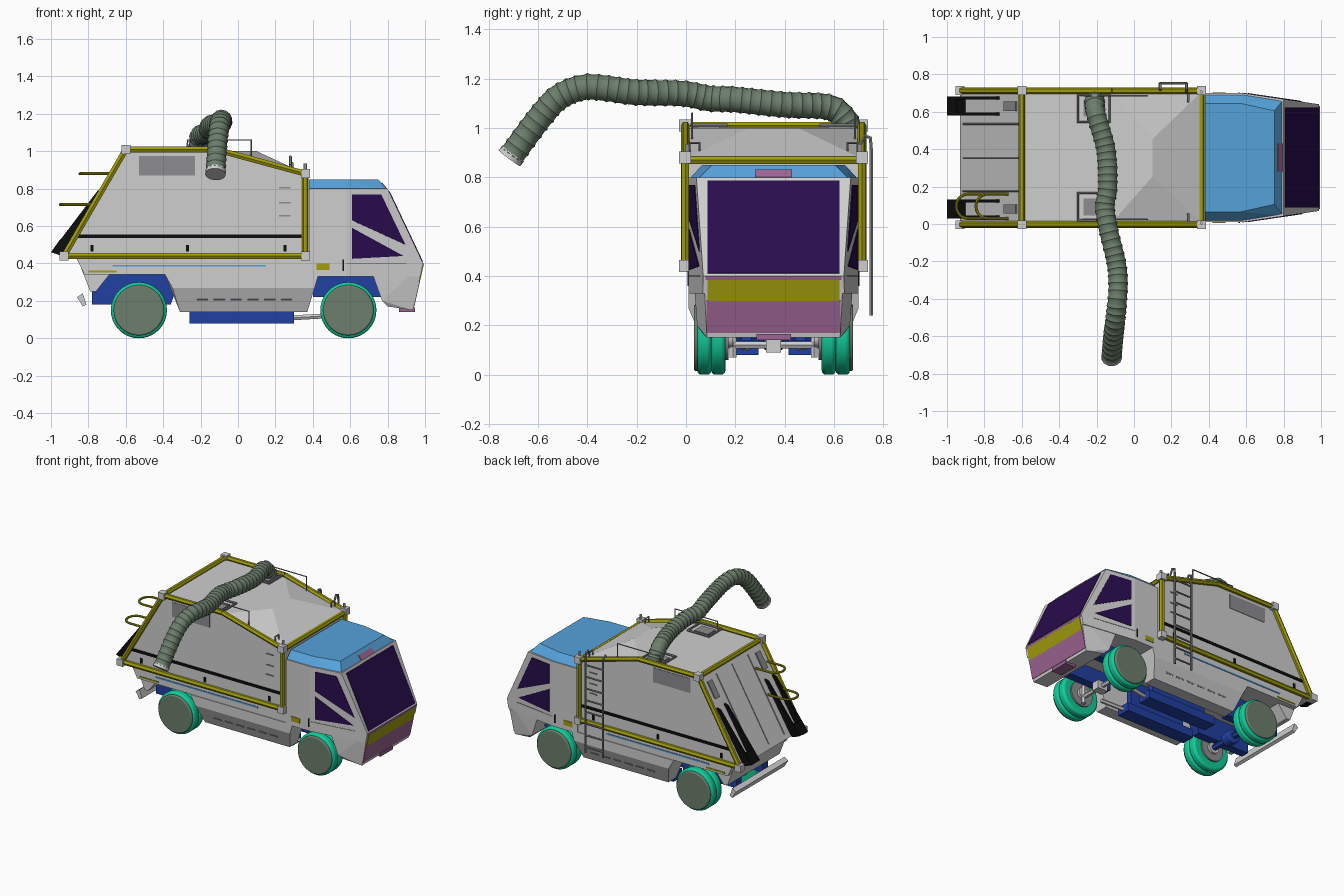
import bpy, bmesh, math
from mathutils import Vector

cube = bpy.data.objects.get("Cube")
if cube:
    bpy.data.objects.remove(cube, do_unlink=True)

MID = 0.355  # vehicle centre line in y; it drives toward +x


def material(name, r, g, b):
    m = bpy.data.materials.new(name)
    m.use_nodes = True
    m.diffuse_color = (r, g, b, 1)
    m.node_tree.nodes["Principled BSDF"].inputs["Base Color"].default_value = (r, g, b, 1)
    return m


GREY = material("light grey", .62, .62, .62)
STEEL = material("steel grey", .27, .27, .28)
YELLOW = material("olive yellow", .36, .34, .004)
SKY = material("sky blue", .09, .36, .7)
NAVY = material("deep blue", .015, .05, .36)
GLASS = material("dark purple", .022, .004, .075)
MAUVE = material("mauve", .34, .13, .29)
TEAL = material("teal green", .006, .6, .32)
HOSE = material("grey green", .15, .21, .15)
BLACK = material("black", .004, .004, .004)


def hull(name, pts, mat):
    """Convex solid around the given points, y measured from the centre line."""
    bm = bmesh.new()
    for x, y, z in pts:
        bm.verts.new((x, y + MID, z))
    bmesh.ops.convex_hull(bm, input=bm.verts[:])
    bmesh.ops.delete(bm, geom=[v for v in bm.verts if not v.link_faces], context='VERTS')
    bmesh.ops.dissolve_limit(bm, angle_limit=.01, verts=bm.verts[:], edges=bm.edges[:])
    bmesh.ops.recalc_face_normals(bm, faces=bm.faces[:])
    me = bpy.data.meshes.new(name)
    bm.to_mesh(me)
    bm.free()
    me.materials.append(mat)
    ob = bpy.data.objects.new(name, me)
    bpy.context.collection.objects.link(ob)
    return ob


def prism(name, profile, y0, y1, mat):
    return hull(name, [(x, y, z) for x, z in profile for y in (y0, y1)], mat)


def box(name, x0, x1, y0, y1, z0, z1, mat):
    return prism(name, [(x0, z0), (x1, z0), (x1, z1), (x0, z1)], y0, y1, mat)


def plate(name, pts, mat, t=.004):
    p = [Vector(q) for q in pts]
    n = (p[1] - p[0]).cross(p[2] - p[0]).normalized() * t
    return hull(name, [q + n for q in p] + [q - n for q in p], mat)


def smooth(ob):
    bpy.ops.object.select_all(action='DESELECT')
    ob.select_set(True)
    bpy.context.view_layer.objects.active = ob
    bpy.ops.object.shade_smooth_by_angle(angle=math.radians(40))


def tube(name, pts, r, mat, loop=False, radii=None, res=1):
    cu = bpy.data.curves.new(name, 'CURVE')
    cu.dimensions, cu.bevel_depth, cu.bevel_resolution = '3D', r, res
    cu.use_fill_caps = True
    sp = cu.splines.new('POLY')
    sp.points.add(len(pts) - 1)
    for i, (x, y, z) in enumerate(pts):
        sp.points[i].co = (x, y + MID, z, 1)
        sp.points[i].radius = radii[i] if radii else 1
    sp.use_cyclic_u = loop
    cu.materials.append(mat)
    ob = bpy.data.objects.new(name, cu)
    bpy.context.collection.objects.link(ob)
    bpy.ops.object.select_all(action='DESELECT')
    ob.select_set(True)
    bpy.context.view_layer.objects.active = ob
    bpy.ops.object.convert(target='MESH')
    smooth(bpy.context.view_layer.objects.active)


def drum(name, x, y, z, r, width, mat, bevel=0):
    """Cylinder along y with rounded rims."""
    bpy.ops.mesh.primitive_cylinder_add(vertices=40, radius=r, depth=width,
                                        location=(x, y + MID, z), rotation=(math.pi / 2, 0, 0))
    ob = bpy.context.object
    ob.name = name
    ob.data.materials.append(mat)
    if bevel:
        m = ob.modifiers.new("round", 'BEVEL')
        m.width, m.segments, m.limit_method = bevel, 3, 'ANGLE'
    smooth(ob)


def flank(x):
    """Half width of the cab, tapering to the nose."""
    return .345 - .146 * max(0, x - .58)


def slope(z):
    """x of the sloping tail wall at a height."""
    return -.93 + (z - .44) * .59


def mirrored(pts):
    return [(x, s * y, z) for x, y, z in pts for s in (-1, 1)]


# Container body with faceted roof
hull("container", mirrored([(-.93, .35, .44), (.36, .35, .44), (.36, .35, .88),
                            (-.12, .35, 1), (-.6, .35, 1), (.1, .1, 1)]), GREY)
# Lower body, tail wedge and cab shell
prism("lower_body", [(-.87, .44), (-.82, .34), (.42, .34), (.42, .44)], -.34, .34, GREY)
prism("tail_wedge", [(-.86, .43), (-.79, .25), (-.76, .25), (-.68, .35)], -.3, .3, GREY)
prism("tail_bar", [(-.86, .22), (-.83, .17), (-.81, .18), (-.83, .24)], -.3, .3, GREY)
hull("cab", mirrored([(x, flank(x), z) for x, z in
                      [(.38, .33), (.38, .8), (.58, .33), (.58, .8), (.8, .8), (.99, .4), (.975, .33)]]), GREY)
hull("cab_nose", mirrored([(.99, .283, .4), (.935, .27, .15), (.8, .29, .17), (.77, .31, .2),
                           (.72, .32, .34)]), GREY)
hull("cab_roof", mirrored([(.38, .345, .79), (.58, .345, .79), (.8, .31, .79),
                           (.38, .29, .85), (.57, .29, .85), (.75, .25, .85)]), SKY)


# Windscreen and front panels
def face_panel(name, lower, upper, half, mat):
    plate(name, [(x, s * half, z) for (x, z), s in
                 ((lower, -1), (lower, 1), (upper, 1), (upper, -1))], mat)


face_panel("windscreen", (.985, .41), (.807, .785), .268, GLASS)
face_panel("front_yellow_panel", (.968, .3), (.987, .385), .268, YELLOW)
face_panel("front_mauve_panel", (.939, .17), (.968, .3), .272, MAUVE)
face_panel("sill_strip", (.987, .385), (.99, .4), .275, MAUVE)
face_panel("roof_badge_plate", (.793, .8), (.768, .83), .075, MAUVE)
box("front_step", .86, .945, -.07, .07, .14, .165, MAUVE)

for side, s in (("near", -1), ("far", 1)):
    def side_plate(name, profile, mat, y=None, t=.004):
        plate(f"{side}_{name}", [(x, s * (flank(x) if y is None else y), z) for x, z in profile], mat, t)

    def strip(name, x0, x1, z0, z1, mat, y=None, t=.004):
        side_plate(name, [(x0, z0), (x1, z0), (x1, z1), (x0, z1)], mat, y, t)

    # Cab glass and trim
    side_plate("upper_window", [(.61, .77), (.765, .77), (.895, .5), (.61, .63)], GLASS)
    side_plate("lower_window", [(.61, .59), (.885, .44), (.61, .425)], GLASS)
    strip("cab_seam", .58, .9, .398, .403, STEEL, t=.002)
    strip("cab_label", .42, .49, .365, .4, YELLOW)
    strip("door_handle", .558, .568, .36, .42, BLACK)
    # Container side details
    strip("black_stripe", -.87, .34, .535, .555, BLACK, .351)
    strip("blue_stripe", -.67, .15, .383, .393, SKY, .34)
    strip("tail_stripe", -.8, -.65, .352, .362, YELLOW, .34)
    strip("side_vent", -.53, -.23, .87, .975, STEEL, .35, .003)
    for x in (-.78, -.27, .25):
        strip("hook", x - .008, x + .008, .465, .5, BLACK, .352)
    for z in (.65, .72, .8):
        strip("foothold", .22, .28, z, z + .008, STEEL, .351)
    # Skirt between the wheels
    hull(f"{side}_skirt", [(x, s * y, z) for x, y, z in
                           [(-.39, .345, .34), (-.35, .345, .27), (.41, .345, .27), (.43, .345, .34),
                            (-.31, .29, .14), (.37, .29, .14), (-.39, .2, .34), (.43, .2, .34),
                            (-.31, .2, .14), (.37, .2, .14)]], GREY)
    for i in range(6):
        x = -.22 + i * .09
        plate(f"{side}_skirt_slot", [(x, s * .315, .2), (x + .06, s * .315, .2),
                                     (x + .06, s * .319, .21), (x, s * .319, .21)], STEEL)
    # Blue under-frame
    prism(f"{side}_rear_frame", [(-.78, .18), (-.36, .18), (-.3, .34), (-.72, .34), (-.78, .27)],
          s * .12, s * .18, NAVY)
    prism(f"{side}_front_frame", [(.4, .22), (.78, .22), (.74, .34), (.4, .34)], s * .12, s * .18, NAVY)
    box(f"{side}_tank", -.26, .3, s * .06, s * .16, .08, .14, NAVY)
    box(f"{side}_tank_mount", -.2, .25, s * .09, s * .13, .13, .34, NAVY)
    tube(f"{side}_steering_rod", [(.3, s * .11, .11), (.47, s * .13, .12)], .015, GREY)
    tube(f"{side}_strut", [(.59, s * .165, .07), (.59, s * .165, .2)], .016, GREY)
    # Twin-tread wheels
    for x in (-.53, .59):
        for y in (.224, .281):
            drum(f"{side}_tyre", x, s * y, .15, .15, .057, TEAL, .016)
        drum(f"{side}_wheel_cover", x, s * .311, .15, .135, .024, HOSE, .008)
        drum(f"{side}_inner_rim", x, s * .193, .15, .09, .02, STEEL)
        drum(f"{side}_inner_hub", x, s * .18, .15, .04, .03, GREY)
    # Yellow frame and its corner blocks
    nodes = [(-.93, .44), (-.6, 1.01), (-.12, 1.01), (.36, .88), (.36, .44)]
    for a, b in zip(nodes, nodes[1:] + nodes[:1]):
        tube(f"{side}_frame_bar", [(a[0], s * .358, a[1]), (b[0], s * .358, b[1])], .018, YELLOW)
    for i, (x, z) in enumerate(nodes):
        if i != 2:
            box(f"{side}_corner_block", x - .024, x + .024, s * .335, s * .383, z - .024, z + .024, GREY)
    # Roof rail, hatch frame and corner handles
    tube(f"{side}_roof_rail", [(-.27, s * .33, 1), (-.27, s * .33, 1.06), (.07, s * .33, 1.06),
                               (.07, s * .33, .95)], .005, STEEL)
    tube(f"{side}_hatch_frame", [(x, s * y, 1.012) for x, y in
                                 ((-.3, .19), (-.13, .19), (-.13, .335), (-.3, .335))], .008, STEEL, True)
    plate(f"{side}_hatch", [(x, s * y, 1.004) for x, y in
                            ((-.27, .22), (-.16, .22), (-.16, .31), (-.27, .31))], STEEL)
    tube(f"{side}_corner_handle", [(.29, s * .34, .88), (.29, s * .34, .94), (.29, s * .3, .94),
                                   (.29, s * .3, .88)], .006, STEEL)
    tube(f"{side}_corner_pin", [(.36, s * .35, .88), (.36, s * .35, .935)], .009, GREY)
    # Tail tracks with black end pad and top vent
    for y in (.232, .318):
        prism(f"{side}_track_rail", [(-1, .46), (-.94, .44), (-.72, .8), (-.75, .79)],
              s * (y - .008), s * (y + .008), BLACK)
    prism(f"{side}_track_pad", [(-1, .46), (-.93, .44), (-.9, .5), (-.95, .53)], s * .235, s * .315, BLACK)
    face_panel_z = [(slope(z) - .01, z) for z in (.85, .96)]
    prism(f"{side}_tail_vent", face_panel_z + [(-.62, .95), (-.66, .86)], s * .25, s * .3, STEEL)
    # Seams of the tail door
    tube(f"{side}_door_seam", [(slope(z), s * .18, z) for z in (.47, .97)], .005, STEEL)

# Cross members of the frame and tail door ridge
for x, z in ((-.6, 1.01), (.36, .87)):
    tube("frame_crossbar", [(x, -.36, z), (x, .36, z)], .018, YELLOW)
tube("tail_door_ridge", [(slope(z), 0, z) for z in (.47, .97)], .004, STEEL)
tube("rear_axle", [(-.53, -.2, .15), (-.53, .2, .15)], .022, NAVY)
tube("front_axle", [(.59, -.2, .12), (.59, .2, .12)], .016, GREY)
drum("rear_gearbox", -.53, 0, .15, .05, .08, NAVY, .01)
box("front_gearbox", .55, .63, -.03, .03, .09, .15, GREY)

# Yellow hoops at the tail
for z, reach in ((.715, -.95), (.88, -.845)):
    start, bend = slope(z), reach + .06
    arc = [(bend - .06 * math.sin(a), -.26 - .065 * math.cos(a), z)
           for a in (math.pi * i / 10 for i in range(11))]
    tube("tail_hoop", [(start, -.325, z)] + arc + [(start, -.195, z)], .008, YELLOW, res=2)

# Ladder on the far side
for x in (.14, .28):
    tube("ladder_rail", [(x, .35, .93), (x, .37, .97), (x, .393, .96), (x, .397, .9), (x, .397, .24)],
         .008, STEEL)
for i in range(8):
    z = .28 + i * .085
    tube("ladder_rung", [(.14, .397, z), (.28, .397, z)], .006, STEEL)

# Ribbed hose sweeping over the roof
path = [Vector(p) for p in [(-.21, .31, .99), (-.21, .285, 1.04), (-.2, .22, 1.085), (-.15, .04, 1.095),
                            (-.14, -.15, 1.115), (-.155, -.26, 1.12), (-.14, -.37, 1.14),
                            (-.095, -.56, 1.145), (-.085, -.67, 1.16), (-.09, -.77, 1.165),
                            (-.1, -.87, 1.125), (-.11, -.95, 1.04), (-.12, -1.065, .885)]]
dense = []
for i in range(len(path) - 1):
    a, b = path[i], path[i + 1]
    ma = (b - path[max(i - 1, 0)]) / 2
    mb = (path[min(i + 2, len(path) - 1)] - a) / 2
    for k in range(40):
        t = k / 40
        dense.append(a * (2*t**3 - 3*t**2 + 1) + ma * (t**3 - 2*t**2 + t)
                     + b * (3*t**2 - 2*t**3) + mb * (t**3 - t**2))
dense.append(path[-1])
even = [dense[0]]
for p in dense:
    if (p - even[-1]).length > .008:
        even.append(p)
tube("hose", even, .051, HOSE, radii=[1.09 if i % 4 == 0 else 1 for i in range(len(even))], res=5)
tip = (path[-1] - dense[-8]).normalized()
tube("hose_nozzle", [path[-1] - tip * .015, path[-1] + tip * .01], .055, GREY, res=5)
